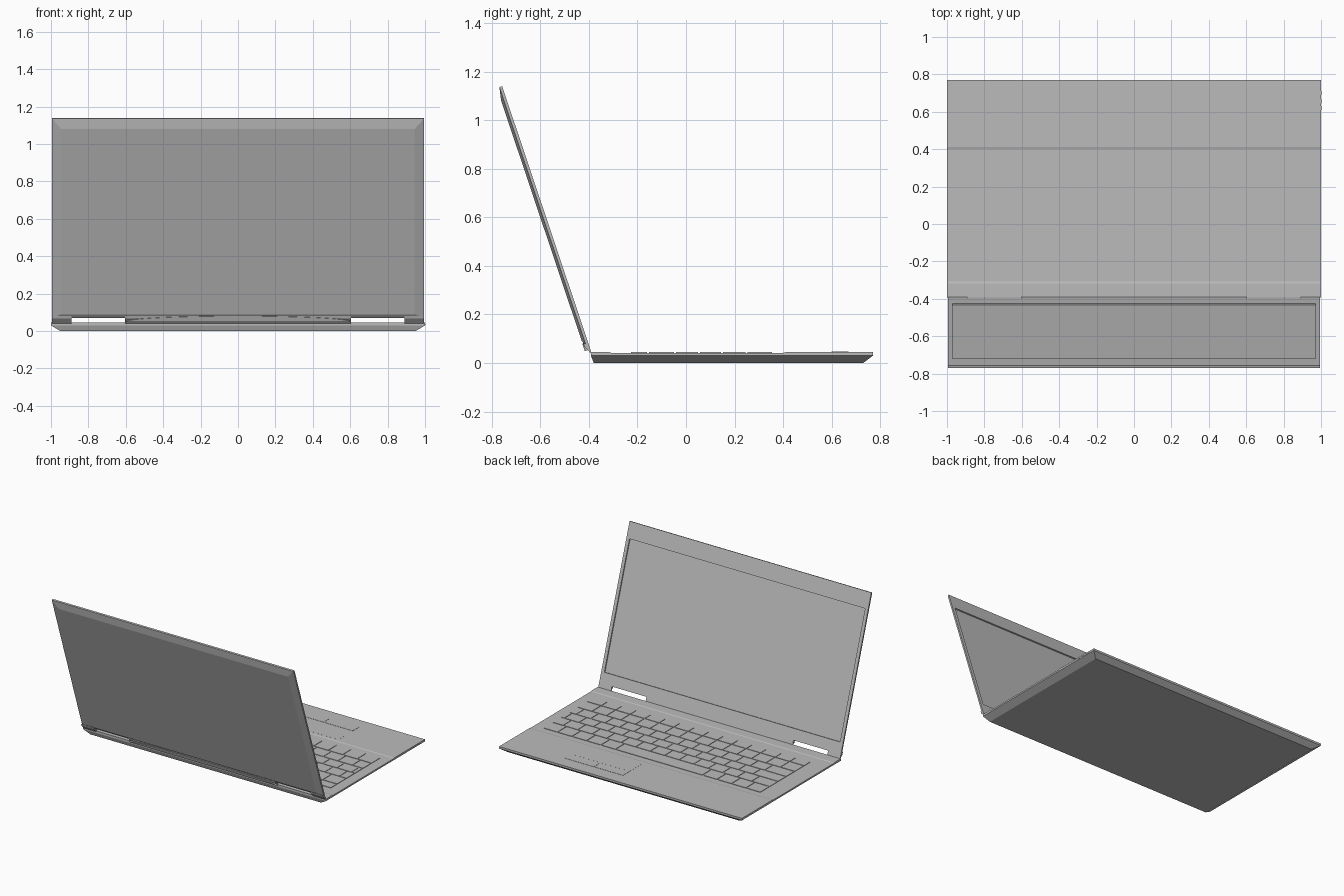
import bpy, bmesh, math
from mathutils import Matrix, Vector

if "Cube" in bpy.data.objects:
    bpy.data.objects.remove(bpy.data.objects["Cube"])

grey = bpy.data.materials.new("mid grey")
grey.use_nodes = True
colour = (0.5, 0.5, 0.5, 1)
grey.diffuse_color = colour
grey.node_tree.nodes["Principled BSDF"].inputs["Base Color"].default_value = colour

# Lid frame: local y runs up the lid, local z points out of the screen
up = Vector((0, -0.318, 0.948)).normalized()
out = Vector((0, -up.z, up.y)) * -1
LID = Matrix(((-1, 0, 0, 0), (0, up.y, out.y, -0.39), (0, up.z, out.z, 0.045), (0, 0, 0, 1)))


def finish(bm, name, matrix=None):
    if matrix:
        bm.transform(matrix)
    bmesh.ops.recalc_face_normals(bm, faces=bm.faces)
    mesh = bpy.data.meshes.new(name)
    bm.to_mesh(mesh)
    bm.free()
    mesh.materials.append(grey)
    obj = bpy.data.objects.new(name, mesh)
    bpy.context.collection.objects.link(obj)
    return obj


def loft(rects):
    """Join stacked rectangles (half width, y0, y1, z) into a closed solid."""
    bm = bmesh.new()
    rings = [[bm.verts.new(p) for p in ((-w, a, z), (w, a, z), (w, b, z), (-w, b, z))]
             for w, a, b, z in rects]
    for low, high in zip(rings, rings[1:]):
        for i in range(4):
            j = (i + 1) % 4
            bm.faces.new((low[i], low[j], high[j], high[i]))
    bm.faces.new(rings[0])
    bm.faces.new(rings[-1])
    return bm


def prism(points, shift):
    """Extrude a flat outline by a vector."""
    bm = bmesh.new()
    face = bm.faces.new([bm.verts.new(p) for p in points])
    new = bmesh.ops.extrude_face_region(bm, geom=[face])["geom"]
    bmesh.ops.translate(bm, vec=shift, verts=[v for v in new if isinstance(v, bmesh.types.BMVert)])
    return bm


def add_box(bm, x0, x1, y0, y1, z0, z1):
    size = Matrix.Diagonal((x1 - x0, y1 - y0, z1 - z0, 1))
    place = Matrix.Translation(((x0 + x1) / 2, (y0 + y1) / 2, (z0 + z1) / 2))
    bmesh.ops.create_cube(bm, size=1, matrix=place @ size)


def box(name, *bounds):
    bm = bmesh.new()
    add_box(bm, *bounds)
    return finish(bm, name)


# Base: chamfered underside, keyboard deck slightly sunk between two ramps
bm = loft([(0.95, -0.38, 0.73, 0), (1, -0.392, 0.77, 0.03), (1, -0.392, 0.77, 0.045)])
for y in (-0.318, -0.308, 0.402, 0.412):
    bmesh.ops.bisect_plane(bm, geom=bm.verts[:] + bm.edges[:] + bm.faces[:],
                           plane_co=(0, y, 0), plane_no=(0, 1, 0))
for v in bm.verts:
    if v.co.z > 0.04 and -0.31 < v.co.y < 0.41:
        v.co.z = 0.042
finish(bm, "base")

# Keyboard: six staggered rows of low keys
DECK, KEY_TOP, GAP = 0.041, 0.0455, 0.008
LEFT, RIGHT = -0.86, 0.93
rows = [-0.235, -0.16, -0.05, 0.05, 0.145, 0.245, 0.355]
stagger = [0, 0, 0.5, 0.75, 0.25, 0]
bm = bmesh.new()
step = (RIGHT - LEFT) / 15
for r, (y0, y1) in enumerate(zip(rows, rows[1:])):
    cuts = [LEFT] + [LEFT + step * (i + stagger[r]) for i in range(1, 15)] + [RIGHT]
    if r == 5:
        cuts = cuts[:5] + cuts[10:]   # long space bar
    for x0, x1 in zip(cuts, cuts[1:]):
        add_box(bm, x0, x1 - GAP, y0 + GAP, y1, DECK, KEY_TOP)
finish(bm, "keyboard_keys")

# Touchpad and its two buttons
box("touchpad", 0.05, 0.525, 0.43, 0.59, 0.044, 0.0454)
for name, x0 in (("touchpad_button_right", 0.05), ("touchpad_button_left", 0.29)):
    box(name, x0, x0 + 0.235, 0.6, 0.67, 0.044, 0.0465)

# Small ports along one edge
for i, y in enumerate((0.61, 0.645, 0.69)):
    box(f"side_port_{i + 1}", 0.99, 1.0015, y, y + 0.022, 0.033, 0.039)

# Lid: bevelled back, flat bezel and recessed screen
finish(loft([(0.945, 0.055, 1.1, -0.023), (0.995, 0.03, 1.155, -0.012),
             (0.995, 0.03, 1.155, 0), (0.97, 0.11, 1.038, 0),
             (0.97, 0.11, 1.038, -0.009)]), "lid", LID)

# Lid feet: centre hinge and two end hinges, leaving open slots between
for name, x0, x1 in (("centre_hinge", -0.605, 0.605),
                     ("hinge_end_left", -0.995, -0.89), ("hinge_end_right", 0.89, 0.995)):
    foot = [(x0, -0.004, 0), (x0, 0.032, 0), (x0, 0.045, -0.02), (x0, 0.03, -0.02), (x0, -0.004, -0.004)]
    finish(prism(foot, (x1 - x0, 0, 0)), name, LID)

# Shallow arched cover over the centre hinge
arch = [(0.605 * math.cos(t), 0.012 + 0.033 * math.sin(t), -0.024)
        for t in (math.pi * i / 16 for i in range(17))]
finish(prism(arch, (0, 0, 0.02)), "hinge_cover", LID)
